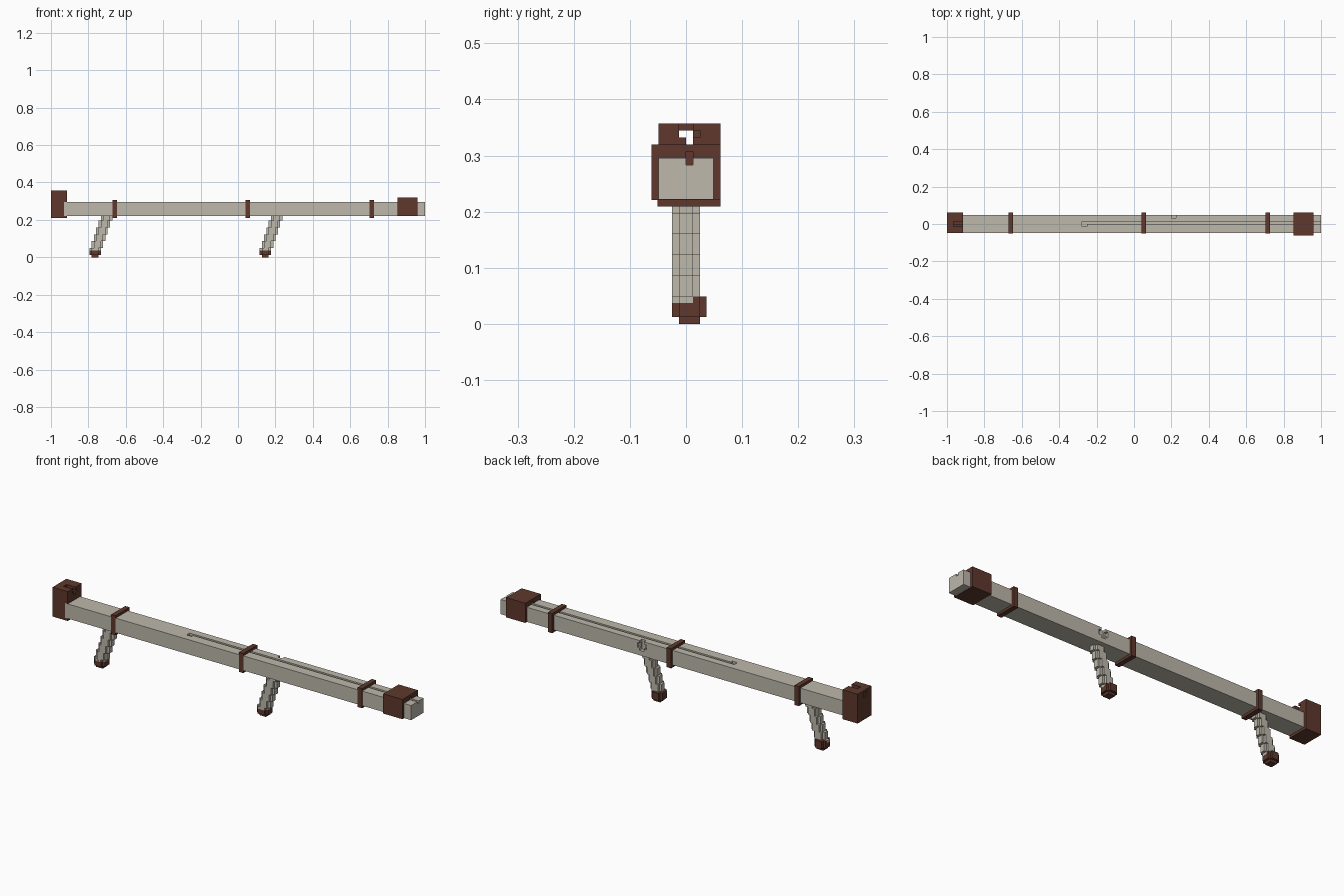
import bpy, bmesh

U = 0.0123  # edge of one cube unit

old = bpy.data.objects.get("Cube")
if old:
    bpy.data.objects.remove(old)


def material(name, rgb):
    m = bpy.data.materials.new(name)
    m.use_nodes = True
    m.diffuse_color = (*rgb, 1)
    m.node_tree.nodes["Principled BSDF"].inputs["Base Color"].default_value = (*rgb, 1)
    return m


STONE = material("pale stone grey", (0.51, 0.48, 0.41))
BROWN = material("dark red brown", (0.112, 0.039, 0.025))


def blocks(name, boxes, mat):
    """Boxes are (x0, x1, y0, y1, z0, z1): x in scene units, y and z in cube units."""
    bm = bmesh.new()
    for x0, x1, y0, y1, z0, z1 in boxes:
        for v in bmesh.ops.create_cube(bm, size=1)["verts"]:
            v.co.x = x1 if v.co.x > 0 else x0
            v.co.y = U * (y1 if v.co.y > 0 else y0)
            v.co.z = U * (z1 if v.co.z > 0 else z0)
    me = bpy.data.meshes.new(name)
    bm.to_mesh(me)
    bm.free()
    me.materials.append(mat)
    ob = bpy.data.objects.new(name, me)
    bpy.context.collection.objects.link(ob)
    return ob


def carve(ob, cuts):
    for i, cut in enumerate(cuts):
        cutter = blocks(f"{ob.name}_cutter_{i}", [cut], ob.data.materials[0])
        cutter.hide_render = True
        cutter.hide_set(True)
        cutter.display_type = 'WIRE'
        mod = ob.modifiers.new("carve", 'BOOLEAN')
        mod.operation = 'DIFFERENCE'
        mod.solver = 'EXACT'
        mod.object = cutter
    # bake the cuts and drop the cutters
    bpy.context.view_layer.update()
    baked = bpy.data.meshes.new_from_object(
        ob.evaluated_get(bpy.context.evaluated_depsgraph_get()))
    cutters = [m.object for m in ob.modifiers]
    ob.modifiers.clear()
    ob.data = baked
    for c in cutters:
        bpy.data.objects.remove(c)


# Long square tube with top groove and a side recess
tube = blocks("tube", [(-0.93, 1, -4, 4, 18, 24)], STONE)
carve(tube, [
    (-0.26, 1.1, 0, 1, 23, 26),
    (-0.278, -0.25, -1, 1, 23, 26),
    (0.2, 0.225, 2.5, 6, 20, 26),
    (0.187, 0.237, 3, 6, 21, 23),
])

# Rear cap with sight hole and top slot
cap = blocks("rear_cap", [(-1, -0.915, -4, 5, 17, 29)], BROWN)
carve(cap, [
    (-1.1, -0.9, -1, 1, 27, 28),
    (-1.1, -0.9, 0, 1, 26, 27.5),
    (-0.965, -0.9, -1, 1, 27.5, 30),
    (-0.94, -0.9, 0.5, 2, 27, 28),
])

# Front collar with sight channel
collar = blocks("front_collar", [(0.853, 0.96, -5, 5, 18, 26)], BROWN)
for v in collar.data.vertices:
    if v.co.z < U * 20:
        v.co.z -= 0.001
carve(collar, [(0.8, 1.1, 0, 1, 23, 25)])

# Bands round the tube
for name, x in (("rear", -0.672), ("middle", 0.04), ("front", 0.703)):
    blocks(name + "_band", [(x, x + 2 * U, -4.1, 5, 17, 25)], BROWN)

# Slanted stepped grips with capped ends
for name, x in (("rear", -0.795), ("front", 0.115)):
    steps = []
    for k in range(3, 18):
        x0 = x + U * ((k * 5) // 16)
        steps.append((x0, x0 + 5 * U, -1, 1, k, k + 1))
        steps.append((x0 + U, x0 + 4 * U, -2, 2, k, k + 1))
    blocks(name + "_grip", steps, STONE)
    blocks(name + "_grip_end", [
        (x, x + 5 * U, -1, 2, 1, 4),
        (x + U, x + 4 * U, -2, 3, 1, 4),
        (x + U, x + 4 * U, -1, 2, 0, 1),
    ], BROWN)
